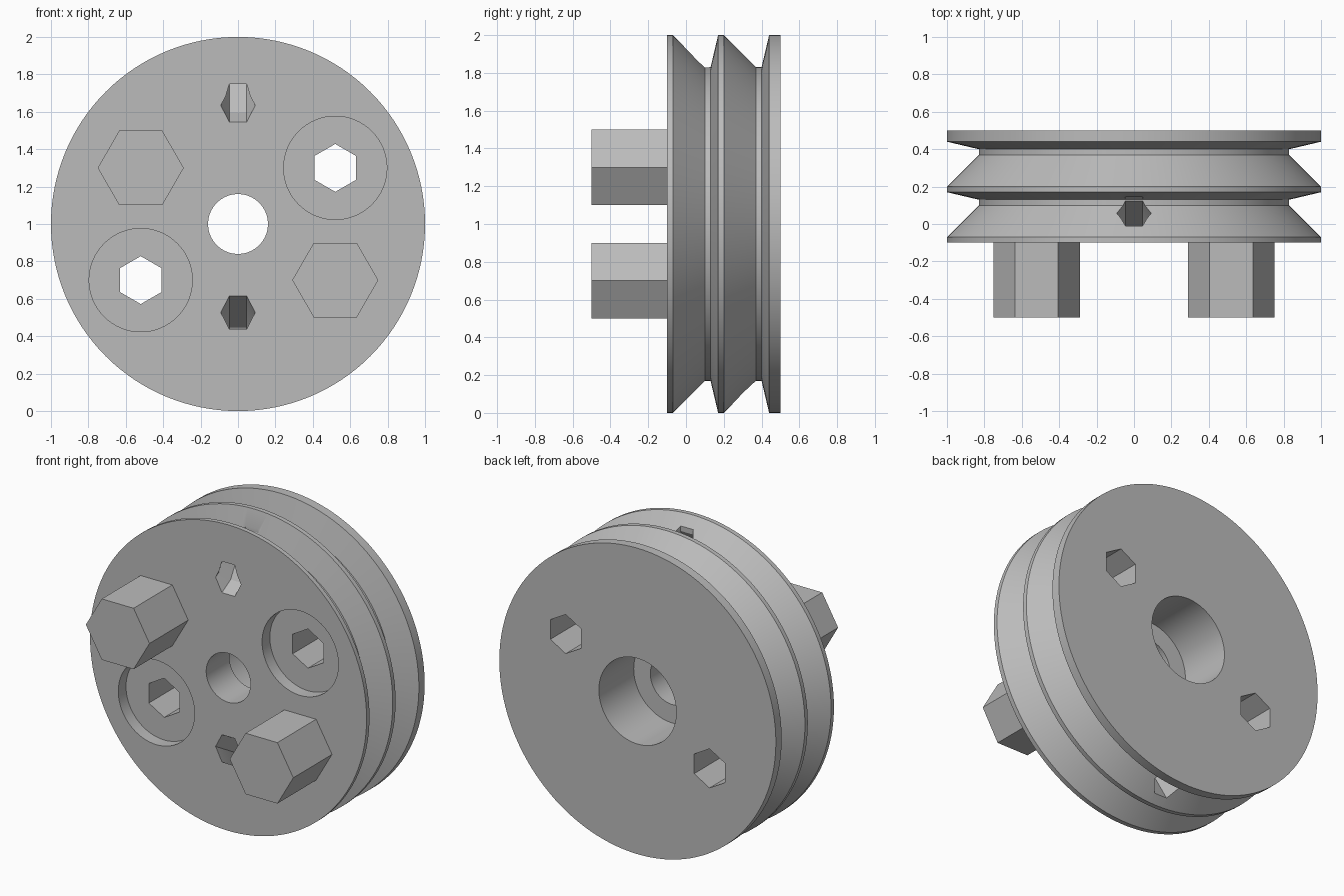
import bpy, bmesh, math
from mathutils import Vector

if "Cube" in bpy.data.objects:
    bpy.data.objects.remove(bpy.data.objects["Cube"])

grey = bpy.data.materials.new("plain grey")
grey.use_nodes = True
COLOUR = (0.5, 0.5, 0.5, 1)
grey.diffuse_color = COLOUR
grey.node_tree.nodes["Principled BSDF"].inputs["Base Color"].default_value = COLOUR


def loft(name, rings, closed=False):
    """Skin a list of equal point rings; cap the ends unless closed."""
    bm = bmesh.new()
    vs = [[bm.verts.new(p) for p in ring] for ring in rings]
    n, count = len(vs[0]), len(vs)
    for i in range(count if closed else count - 1):
        a, b = vs[i], vs[(i + 1) % count]
        for j in range(n):
            k = (j + 1) % n
            bm.faces.new((a[j], a[k], b[k], b[j]))
    if not closed:
        bm.faces.new(vs[0])
        bm.faces.new(vs[-1])
    bmesh.ops.recalc_face_normals(bm, faces=bm.faces)
    mesh = bpy.data.meshes.new(name)
    bm.to_mesh(mesh)
    bm.free()
    mesh.materials.append(grey)
    ob = bpy.data.objects.new(name, mesh)
    bpy.context.collection.objects.link(ob)
    return ob


def prism(name, x, z, r, sides, y0, y1, turn=0.0):
    """Regular prism lying along y."""
    angles = [turn + math.tau * i / sides for i in range(sides)]
    return loft(name, [[(x + r * math.cos(a), y, z + r * math.sin(a)) for a in angles]
                       for y in (y0, y1)])


def bent_channel(name, centre_y, drop, radius, side):
    """Hexagonal duct bending from the front face out into a groove."""
    rings = []
    for deg in (-15, 15, 45, 75, 105):
        t = math.radians(deg)
        ring = []
        for i in range(6):
            a = math.tau * i / 6
            rho = radius + 0.092 * math.sin(a)
            ring.append((0.092 * math.cos(a), centre_y + rho * math.sin(t),
                         1 + side * (drop - rho * math.cos(t))))
        rings.append(ring)
    return loft(name, rings)


# Double-grooved wheel with stepped bore: (y, radius) section turned about y
section = [(-0.1, 0.16), (-0.1, 1), (-0.07, 1), (0.10, 0.83), (0.13, 0.83), (0.17, 1),
           (0.20, 1), (0.37, 0.83), (0.40, 0.83), (0.44, 1), (0.5, 1),
           (0.5, 0.28), (0.14, 0.28), (0.14, 0.16)]
SEG = 128
wheel = loft("grooved_wheel", [
    [(r * math.cos(a), y, 1 + r * math.sin(a)) for y, r in section]
    for a in (math.tau * i / SEG for i in range(SEG))], closed=True)

# Round recesses, hexagonal through holes and bent channels
cutters = []
for s in (1, -1):
    x, z = 0.52 * s, 1 + 0.3 * s
    cutters.append(prism("recess_cutter", x, z, 0.276, 64, -0.3, -0.02))
    cutters.append(prism("hex_hole_cutter", x, z, 0.128, 6, -0.4, 0.7, math.pi / 6))
cutters.append(bent_channel("upper_channel_cutter", -0.435, 1.02, 0.52, 1))
cutters.append(bent_channel("lower_channel_cutter", -0.424, 1.167, 0.79, -1))

bpy.context.view_layer.objects.active = wheel
for cutter in cutters:
    cutter.hide_render = True
    mod = wheel.modifiers.new("cut", "BOOLEAN")
    mod.operation = "DIFFERENCE"
    mod.solver = "EXACT"
    mod.object = cutter
    bpy.ops.object.modifier_apply(modifier=mod.name)
    bpy.data.objects.remove(cutter)

bpy.ops.object.select_all(action="DESELECT")
wheel.select_set(True)
bpy.ops.object.shade_smooth_by_angle(angle=math.radians(20))

# Hexagonal pegs on the front face
for name, s in (("upper_right_peg", -1), ("lower_left_peg", 1)):
    prism(name, 0.52 * s, 1 - 0.3 * s, 0.23, 6, -0.5, -0.09)
